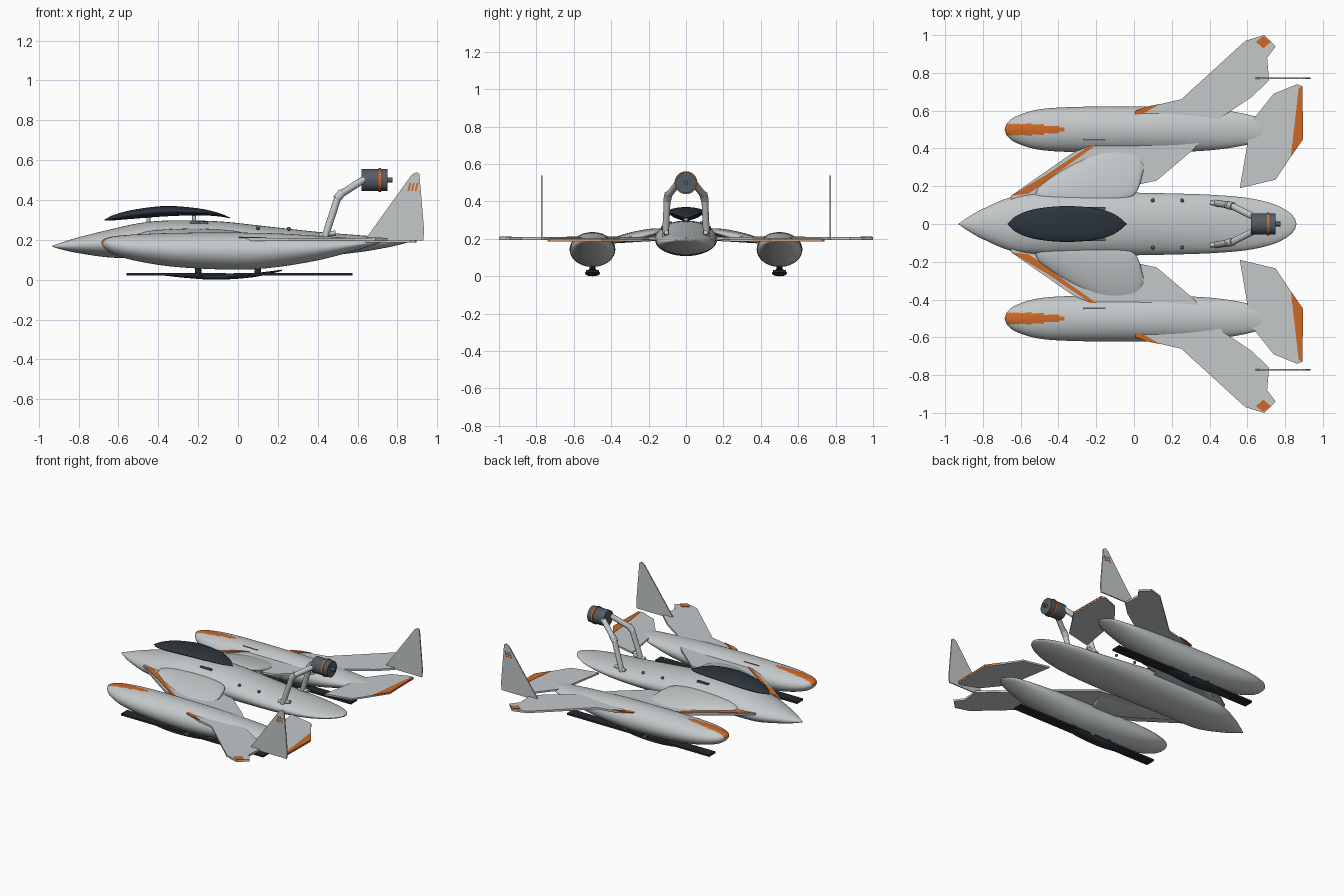
import bpy, bmesh, math
from mathutils import Vector

cube = bpy.data.objects.get("Cube")
if cube:
    bpy.data.objects.remove(cube, do_unlink=True)


def material(name, rgb):
    m = bpy.data.materials.new(name)
    m.use_nodes = True
    m.diffuse_color = (*rgb, 1)
    m.node_tree.nodes["Principled BSDF"].inputs["Base Color"].default_value = (*rgb, 1)
    return m


GREY = material("light grey", (0.55, 0.58, 0.59))
ORANGE = material("orange", (0.62, 0.14, 0.02))
DARK = material("dark glass", (0.024, 0.035, 0.045))
SLATE = material("slate", (0.09, 0.11, 0.125))
BLACK = material("ski black", (0.018, 0.021, 0.025))


def finish(name, bm, mats, mirror=False, smooth=False):
    bmesh.ops.recalc_face_normals(bm, faces=bm.faces)
    me = bpy.data.meshes.new(name)
    bm.to_mesh(me)
    bm.free()
    ob = bpy.data.objects.new(name, me)
    bpy.context.collection.objects.link(ob)
    for m in mats:
        me.materials.append(m)
    if mirror:
        mod = ob.modifiers.new("Mirror", "MIRROR")
        mod.use_axis = (False, True, False)
        mod.use_mirror_merge = False
    if smooth:
        bpy.ops.object.select_all(action="DESELECT")
        ob.select_set(True)
        bpy.context.view_layer.objects.active = ob
        bpy.ops.object.shade_smooth_by_angle(angle=math.radians(40))
    return ob


def spline(pts, steps):
    """Smooth list of stations passing through the given ones."""
    pts = [Vector(p) for p in pts]
    ext = [2 * pts[0] - pts[1]] + pts + [2 * pts[-1] - pts[-2]]
    out = []
    for a, b, c, d in zip(ext, ext[1:], ext[2:], ext[3:]):
        for k in range(steps):
            t = k / steps
            out.append(b + (c - a) * t / 2 + (2 * a - 5 * b + 4 * c - d) * t * t / 2
                       + (3 * b - a - 3 * c + d) * t ** 3 / 2)
    return out + [pts[-1]]


def loft(name, stations, mat, y=0, segs=48, steps=5, mirror=False, slope=0, paint=None):
    """Elliptic hull; each station is (x, half width, bottom, top) or with a y offset."""
    bm = bmesh.new()
    rings = []
    for st in spline(stations, steps):
        x, w, lo, hi = st[:4]
        yc = y + (st[4] if len(st) > 4 else 0)
        w = max(w, 0.001)
        ring = []
        for k in range(segs):
            a = 2 * math.pi * k / segs
            dy = w * math.cos(a)
            ring.append(bm.verts.new((x, yc + dy, (lo + hi) / 2 + (hi - lo) / 2 * math.sin(a) - slope * dy)))
        rings.append(ring)
    for r, s in zip(rings, rings[1:]):
        for k in range(segs):
            n = (k + 1) % segs
            bm.faces.new((r[k], r[n], s[n], s[k]))
    bm.faces.new(rings[0])
    bm.faces.new(rings[-1])
    if paint:
        bm.normal_update()
        for f in bm.faces:
            f.material_index = int(paint(f.calc_center_median()))
    return finish(name, bm, [mat, ORANGE], mirror, True)


def plate(name, outline, lo, hi, mat, upright=False):
    """Mirrored flat panel extruded from an xy outline, or from xz when upright."""
    bm = bmesh.new()
    pos = (lambda p, d: (p[0], d, p[1])) if upright else (lambda p, d: (p[0], p[1], d))
    a = [bm.verts.new(pos(p, lo)) for p in outline]
    b = [bm.verts.new(pos(p, hi)) for p in outline]
    bm.faces.new(a)
    bm.faces.new(b)
    for k in range(len(a)):
        n = (k + 1) % len(a)
        bm.faces.new((a[k], a[n], b[n], b[k]))
    return finish(name, bm, [mat], True)


def rect(x0, x1, y0, y1):
    return [(x0, y0), (x1, y0), (x1, y1), (x0, y1)]


def rod(name, a, b, r, mat, mirror=False, segs=24):
    a, b = Vector(a), Vector(b)
    bm = bmesh.new()
    bmesh.ops.create_cone(bm, cap_ends=True, segments=segs, radius1=r, radius2=r, depth=(b - a).length)
    bm.transform((b - a).to_track_quat("Z", "Y").to_matrix().to_4x4())
    bmesh.ops.translate(bm, verts=bm.verts, vec=(a + b) / 2)
    return finish(name, bm, [mat], mirror, True)


# Fuselage
loft("fuselage", [(-0.93, 0, 0.165, 0.172), (-0.88, 0.035, 0.15, 0.188), (-0.8, 0.08, 0.133, 0.213),
                  (-0.65, 0.143, 0.112, 0.25), (-0.5, 0.163, 0.108, 0.283), (-0.35, 0.167, 0.108, 0.297),
                  (-0.1, 0.167, 0.108, 0.293), (0.15, 0.163, 0.11, 0.267), (0.4, 0.155, 0.118, 0.24),
                  (0.6, 0.138, 0.137, 0.224), (0.74, 0.105, 0.16, 0.213), (0.82, 0.063, 0.178, 0.207),
                  (0.85, 0.03, 0.187, 0.203), (0.86, 0, 0.193, 0.2)], GREY)

# Side pods with a painted nose stripe
loft("pod", [(-0.685, 0, 0.183, 0.193), (-0.67, 0.035, 0.158, 0.205), (-0.62, 0.072, 0.125, 0.218),
             (-0.5, 0.107, 0.092, 0.228), (-0.3, 0.12, 0.063, 0.235), (0, 0.122, 0.05, 0.236),
             (0.2, 0.12, 0.064, 0.232), (0.4, 0.11, 0.097, 0.22), (0.55, 0.09, 0.135, 0.21),
             (0.66, 0.06, 0.168, 0.202), (0.72, 0, 0.187, 0.192)], GREY, y=0.5, segs=72, steps=7, mirror=True,
     paint=lambda c: c.z > 0.18 and c.x < -0.37 and abs(c.y - 0.5) < 0.03 * min(1, (-0.36 - c.x) / 0.17) ** 0.5)

# Floating canopy and its supports
loft("canopy", [(-0.67, 0, 0.296, 0.302), (-0.62, 0.045, 0.298, 0.326), (-0.52, 0.08, 0.306, 0.352),
                (-0.36, 0.095, 0.318, 0.37), (-0.2, 0.083, 0.323, 0.358), (-0.1, 0.05, 0.318, 0.336),
                (-0.04, 0, 0.308, 0.312)], DARK)
for x in (-0.45, -0.22):
    rod("canopy_post", (x, 0, 0.27), (x, 0, 0.33), 0.01, GREY)
plate("canopy_rail", rect(-0.24, -0.15, 0.075, 0.09), 0.27, 0.293, SLATE)

# Swept wings and blended shoulder bulges
plate("wing", [(-0.65, 0.12), (-0.65, 0.15), (-0.5, 0.255), (-0.32, 0.38), (-0.17, 0.44), (0, 0.57),
               (0.14, 0.635), (0.25, 0.66), (0.59, 0.97), (0.69, 1), (0.75, 0.94), (0.705, 0.88),
               (0.715, 0.76), (0.62, 0.67), (0.47, 0.57), (0.31, 0.39), (0.12, 0.23), (-0.02, 0.2),
               (-0.05, 0.12)], 0.195, 0.209, GREY)
loft("wing_bulge", [(-0.52, 0.01, 0.19, 0.215, 0.155), (-0.5, 0.04, 0.19, 0.228, 0.165),
                    (-0.43, 0.075, 0.19, 0.242, 0.18), (-0.3, 0.115, 0.19, 0.247, 0.22),
                    (-0.15, 0.145, 0.19, 0.243, 0.26), (-0.03, 0.14, 0.19, 0.233, 0.28),
                    (0.02, 0.11, 0.19, 0.225, 0.29), (0.05, 0.02, 0.19, 0.213, 0.3)],
     GREY, mirror=True, slope=0.2)

# Painted wing markings
plate("wing_edge_stripe", [(-0.65, 0.15), (-0.56, 0.16), (-0.5, 0.2), (-0.4, 0.275), (-0.17, 0.44),
                           (-0.22, 0.425), (-0.45, 0.27)], 0.208, 0.213, ORANGE)
plate("wing_notch_mark", [(0, 0.57), (0.01, 0.6), (0.07, 0.622), (0.14, 0.636), (0.05, 0.585)], 0.208, 0.214, ORANGE)
plate("wing_tip_mark", [(0.645, 0.965), (0.685, 0.995), (0.725, 0.965), (0.685, 0.93)], 0.2, 0.212, ORANGE)
plate("wing_vent", rect(-0.27, -0.15, 0.443, 0.461), 0.212, 0.228, SLATE)

# Tailplanes with painted trailing edges
plate("tailplane", [(0.56, 0.19), (0.75, 0.235), (0.83, 0.355), (0.895, 0.45), (0.89, 0.73), (0.865, 0.74),
                    (0.74, 0.69), (0.62, 0.54)], 0.187, 0.199, GREY)
plate("tailplane_stripe", [(0.83, 0.355), (0.896, 0.45), (0.891, 0.73), (0.872, 0.72)], 0.192, 0.201, ORANGE)

# Upright fins with small slanted marks
plate("fin", [(0.635, 0.197), (0.93, 0.197), (0.934, 0.25), (0.91, 0.53), (0.895, 0.54), (0.87, 0.525)],
      0.767, 0.775, GREY, True)
for k in range(3):
    x = 0.85 + 0.018 * k
    plate("fin_mark", [(x, 0.445), (x + 0.009, 0.445), (x + 0.019, 0.485), (x + 0.01, 0.485)],
          0.774, 0.7765, ORANGE, True)

# Skis and centre foils under the pods
plate("front_ski", rect(-0.56, -0.06, 0.465, 0.535), 0.021, 0.034, BLACK)
plate("rear_ski", rect(-0.02, 0.575, 0.465, 0.535), 0.021, 0.034, BLACK)
loft("ski_foil", [(-0.4, 0.005, 0.024, 0.03), (-0.25, 0.035, 0.008, 0.03), (-0.1, 0.04, 0, 0.03),
                  (0.08, 0.035, 0.013, 0.034), (0.22, 0.005, 0.044, 0.05)], DARK, y=0.5, segs=24, mirror=True)
for x in (-0.2, 0.1):
    rod("ski_post", (x, 0.5, 0.03), (x, 0.5, 0.075), 0.016, BLACK, True)

# Engine on its raised struts
rod("engine_body", (0.62, 0, 0.5), (0.75, 0, 0.5), 0.056, SLATE, segs=32)
rod("engine_band", (0.705, 0, 0.5), (0.717, 0, 0.5), 0.061, ORANGE, segs=32)
rod("engine_hub", (0.74, 0, 0.5), (0.775, 0, 0.5), 0.012, SLATE)
rod("engine_strut_lower", (0.435, 0.11, 0.21), (0.505, 0.1, 0.425), 0.018, GREY, True)
rod("engine_strut_upper", (0.51, 0.1, 0.425), (0.63, 0.04, 0.502), 0.018, GREY, True)
rod("engine_strut_joint", (0.495, 0.101, 0.405), (0.525, 0.094, 0.44), 0.021, GREY, True)
rod("engine_strut_foot", (0.405, 0.112, 0.222), (0.49, 0.105, 0.235), 0.012, GREY, True)

# Deck studs
for x, z in ((0.1, 0.262), (0.255, 0.258)):
    bm = bmesh.new()
    bmesh.ops.create_uvsphere(bm, u_segments=12, v_segments=8, radius=0.01)
    bmesh.ops.translate(bm, verts=bm.verts, vec=(x, 0.125, z - 0.003))
    finish("deck_stud", bm, [SLATE], True, True)
